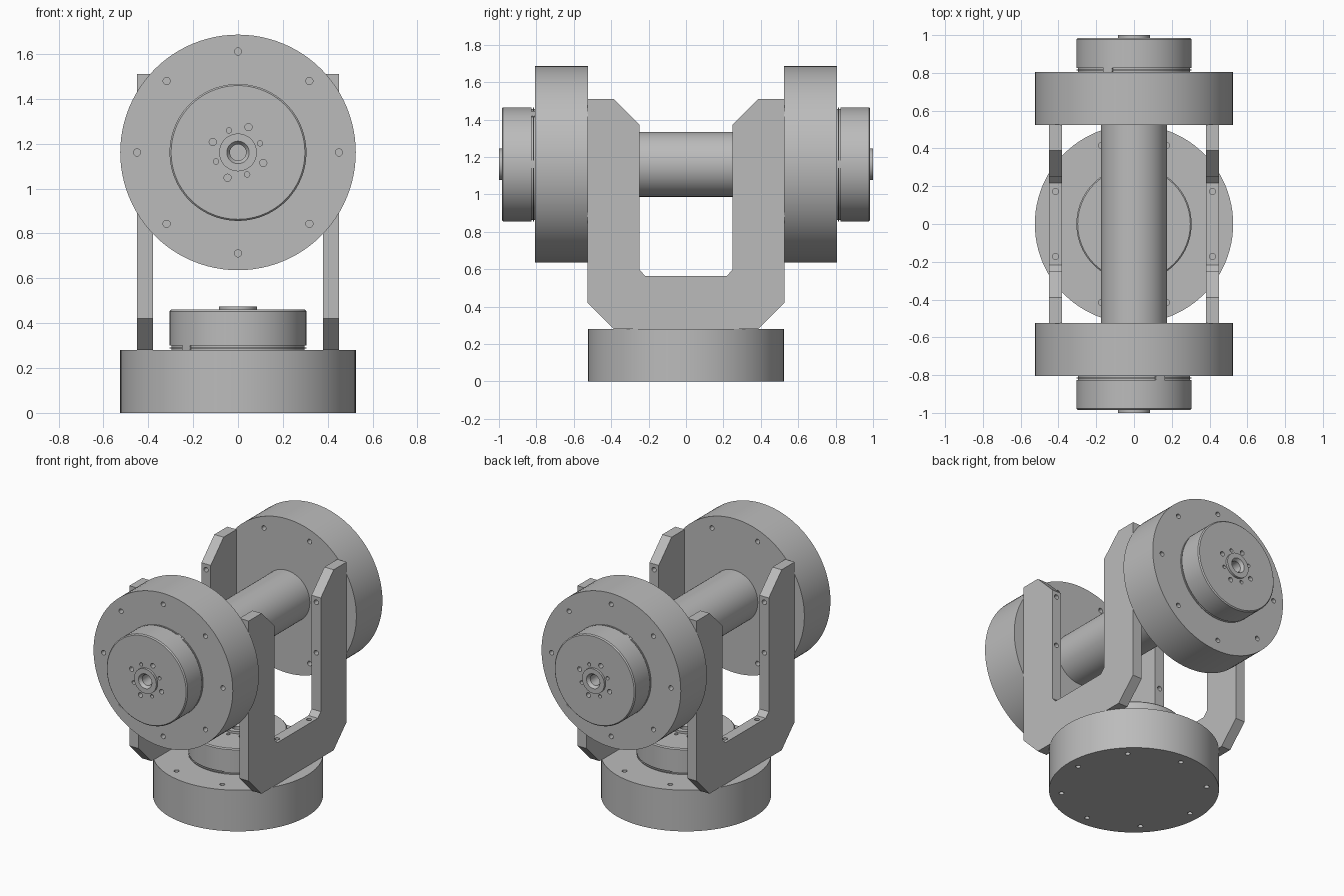
import bpy, bmesh
from math import sin, cos, pi, radians
from mathutils import Matrix, Vector

cube = bpy.data.objects.get("Cube")
if cube:
    bpy.data.objects.remove(cube, do_unlink=True)

metal = bpy.data.materials.new("grey_metal")
metal.use_nodes = True
grey = (0.5, 0.5, 0.5, 1)
metal.diffuse_color = grey
metal.node_tree.nodes["Principled BSDF"].inputs["Base Color"].default_value = grey

AXIS_Z = 1.161      # height of the horizontal axle
DISC_R = 0.525      # housing radius, also the inner face distance
DISC_H = 0.281
HUB_TOP = 0.46
BOLT_R = 0.45       # bolt circle
HOLE_R = 0.016


def add_object(name, bm):
    bmesh.ops.recalc_face_normals(bm, faces=bm.faces)
    mesh = bpy.data.meshes.new(name)
    bm.to_mesh(mesh)
    bm.free()
    mesh.materials.append(metal)
    obj = bpy.data.objects.new(name, mesh)
    bpy.context.collection.objects.link(obj)
    return obj


def lathe(name, profile, sides=96):
    """Revolve (radius, height) points around z and cap both ends."""
    bm = bmesh.new()
    rings = [[bm.verts.new((r * cos(2 * pi * i / sides), r * sin(2 * pi * i / sides), z))
              for i in range(sides)] for r, z in profile]
    for a, b in zip(rings, rings[1:]):
        for i in range(sides):
            j = (i + 1) % sides
            bm.faces.new((a[i], a[j], b[j], b[i]))
    bm.faces.new(rings[0])
    bm.faces.new(rings[-1])
    return add_object(name, bm)


def drill(bm, centre, radius, depth, axis="Z"):
    rot = Matrix.Rotation(pi / 2, 4, "X") if axis == "Y" else Matrix()
    bmesh.ops.create_cone(bm, cap_ends=True, segments=16, radius1=radius, radius2=radius,
                          depth=depth, matrix=Matrix.Translation(centre) @ rot)


def cut(obj, bm):
    """Subtract the drill shapes from the object."""
    cutter = add_object("hole_cutter", bm)
    cutter.hide_render = True
    mod = obj.modifiers.new("holes", "BOOLEAN")
    mod.operation, mod.solver, mod.object = "DIFFERENCE", "EXACT", cutter
    bpy.context.view_layer.objects.active = obj
    bpy.ops.object.modifier_apply(modifier=mod.name)
    bpy.data.objects.remove(cutter, do_unlink=True)


def smooth(obj):
    bpy.ops.object.select_all(action="DESELECT")
    obj.select_set(True)
    bpy.context.view_layer.objects.active = obj
    bpy.ops.object.shade_smooth_by_angle(angle=radians(30))


def polar(radius, degrees, z):
    a = radians(degrees)
    return Vector((radius * cos(a), radius * sin(a), z))


# Motor housing: wide disc, grooved hub and countersunk boss
HUB_R, GROOVE_R = 0.305, 0.297
base = lathe("base_motor", [
    (DISC_R, 0), (DISC_R, DISC_H), (GROOVE_R, DISC_H), (GROOVE_R, 0.287),
    (HUB_R, 0.287), (HUB_R, 0.292), (GROOVE_R, 0.292), (GROOVE_R, 0.3),
    (HUB_R, 0.3), (HUB_R, 0.453), (0.298, HUB_TOP), (0.084, HUB_TOP),
    (0.084, 0.475), (0.05, 0.475), (0.036, 0.455), (0.036, 0.36)])
holes = bmesh.new()
for k in range(8):
    drill(holes, polar(BOLT_R, 45 * k, DISC_H), HOLE_R, 0.2)
    drill(holes, polar(BOLT_R, 45 * k + 22.5, 0), HOLE_R, 0.2)
for k in range(4):
    drill(holes, polar(0.122, 90 * k + 67.5, HUB_TOP), 0.016, 0.12)
    drill(holes, polar(0.106, 90 * k + 22.5, HUB_TOP), 0.012, 0.12)
cut(base, holes)
smooth(base)

# Small key bridging the hub groove
bm = bmesh.new()
bmesh.ops.create_cube(bm, size=1, matrix=Matrix.Translation(polar(0.296, 63, 0.291))
                      @ Matrix.Rotation(radians(63), 4, "Z") @ Matrix.Diagonal((0.016, 0.05, 0.02, 1)))
key = add_object("base_hub_key", bm)

# Place the base motor and the two axle motors
front_pose = Matrix.Translation((0, -DISC_R, AXIS_Z)) @ Matrix.Rotation(pi / 2, 4, "X")
poses = {"front": front_pose, "back": Matrix.Rotation(pi, 4, "Z") @ front_pose}
for side, pose in poses.items():
    for part, label in ((base, "motor"), (key, "hub_key")):
        copy = bpy.data.objects.new(side + "_" + label, part.data)
        bpy.context.collection.objects.link(copy)
        copy.matrix_world = pose
for part in (base, key):
    part.matrix_world = Matrix.Rotation(radians(157.5), 4, "Z")

# Axle tube between the two motors
axle = lathe("axle_tube", [(0.174, -DISC_R), (0.174, DISC_R)], 64)
axle.matrix_world = Matrix.Translation((0, 0, AXIS_Z)) @ Matrix.Rotation(pi / 2, 4, "X")
smooth(axle)

# U-shaped side brackets, chamfered and drilled
half = [(0.388, DISC_H), (0.527, 0.42), (0.527, 1.511), (0.388, 1.511),
        (0.249, 1.372), (0.249, 0.597), (0.217, 0.564)]
outline = half + [(-y, z) for y, z in reversed(half)]
BOLT_X, BOLT_OFF = BOLT_R * cos(pi / 8), BOLT_R * sin(pi / 8)
for name, s in (("left_bracket", 1), ("right_bracket", -1)):
    bm = bmesh.new()
    face = bm.faces.new([bm.verts.new((s * 0.38, y, z)) for y, z in outline])
    moved = bmesh.ops.extrude_face_region(bm, geom=[face])["geom"]
    bmesh.ops.translate(bm, vec=(s * 0.07, 0, 0),
                        verts=[v for v in moved if isinstance(v, bmesh.types.BMVert)])
    bracket = add_object(name, bm)
    holes = bmesh.new()
    for t in (1, -1):
        drill(holes, (s * BOLT_X, 0, AXIS_Z + t * BOLT_OFF), HOLE_R, 1.2, "Y")
        drill(holes, (s * BOLT_X, t * BOLT_OFF, 0.42), HOLE_R, 0.4)
    cut(bracket, holes)
    smooth(bracket)
